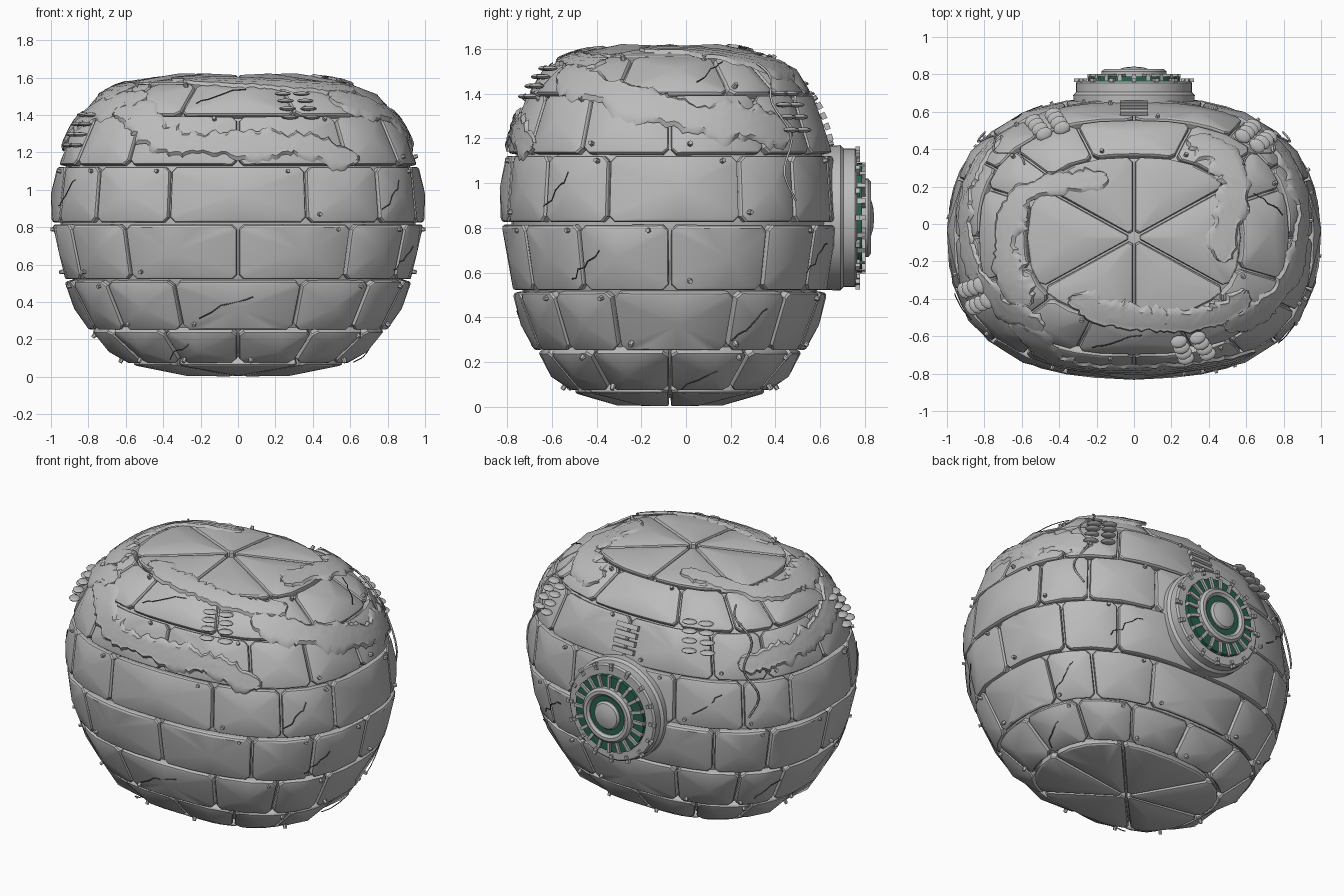
import bpy, bmesh, math, random
from math import sin, cos, pi, radians
from mathutils import Vector, Matrix

random.seed(4)
if "Cube" in bpy.data.objects:
    bpy.data.objects.remove(bpy.data.objects["Cube"])

def material(name, rgb):
    m = bpy.data.materials.new(name)
    m.use_nodes = True
    m.diffuse_color = (*rgb, 1)
    m.node_tree.nodes["Principled BSDF"].inputs["Base Color"].default_value = (*rgb, 1)
    return m

STONE = material("stone grey", (0.5, 0.5, 0.5))
CRACK = material("crack grey", (0.12, 0.12, 0.12))
GREEN = material("deep green", (0.022, 0.12, 0.078))

def finish(bm, name, mat=STONE, angle=30):
    bmesh.ops.recalc_face_normals(bm, faces=bm.faces)
    me = bpy.data.meshes.new(name)
    bm.to_mesh(me)
    bm.free()
    ob = bpy.data.objects.new(name, me)
    bpy.context.collection.objects.link(ob)
    me.materials.append(mat)
    bpy.ops.object.select_all(action="DESELECT")
    ob.select_set(True)
    bpy.context.view_layer.objects.active = ob
    bpy.ops.object.shade_smooth_by_angle(angle=radians(angle))

def skin(bm, rings, closed=True):
    """Bridge rows of points with quads and return the rows of vertices."""
    rows = [[bm.verts.new(p) for p in ring] for ring in rings]
    n = len(rows[0])
    for a, b in zip(rows, rows[1:]):
        for i in range(n if closed else n - 1):
            j = (i + 1) % n
            bm.faces.new((a[i], a[j], b[j], b[i]))
    return rows

# Rounded body surface: t is degrees round from the front, s is the course number
PROFILE = [(0, .0), (.57, .07), (.785, .245), (.925, .515), (.99, .82),
           (.96, 1.13), (.835, 1.4), (.58, 1.57), (0, 1.62)]
POWER, DEPTH, MID_Y = 2.5, .757, -.072

def profile(s):
    pts = [(-PROFILE[1][0], PROFILE[1][1])] + PROFILE + [(-PROFILE[7][0], PROFILE[7][1])]
    i = min(int(s), 7)
    f = s - i
    a, b, c, d = (Vector(p) for p in pts[i:i + 4])
    return .5 * (2 * b + (c - a) * f + (2 * a - 5 * b + 4 * c - d) * f * f
                 + (3 * b - a - 3 * c + d) * f ** 3)

def power(v, e):
    return math.copysign(abs(v) ** e, v)

def normal(p):
    q = (p.z - .82) / .81
    return Vector((p.x, (p.y - MID_Y) / DEPTH ** 2, 1.6 * q * abs(q))).normalized()

def surf(t, s, lift=0):
    r, z = profile(s)
    a = radians(t)
    p = Vector((r * power(sin(a), 2 / POWER), MID_Y - r * DEPTH * power(cos(a), 2 / POWER), z))
    return p + normal(p) * lift

def from_top(x, y):
    """Angle and course of the upper surface point above (x, y)."""
    y = (y - MID_Y) / DEPTH
    r = (abs(x) ** POWER + abs(y) ** POWER) ** (1 / POWER)
    lo, hi = 4.2, 8
    for _ in range(25):
        m = (lo + hi) / 2
        lo, hi = (m, hi) if profile(m)[0] > r else (lo, m)
    return math.degrees(math.atan2(power(x, POWER / 2), -power(y, POWER / 2))), lo

# Stone blocks: inset outlines with clipped corners and a raised middle
def edges(pts):
    for i, p in enumerate(pts):
        yield p, (p - pts[i - 1]).normalized(), (pts[(i + 1) % len(pts)] - p).normalized()

def inset(pts, d, n):
    return [p + d * (n.cross(u) + n.cross(v)) / max(.5, 1 + n.cross(u).dot(n.cross(v)))
            for p, u, v in edges(pts)]

def clip_corners(pts, c):
    out = []
    for p, u, v in edges(pts):
        out += [p] if u.dot(v) > .75 else [p - u * c, p + v * c]
    return out

def block(bm, pts, centre):
    n = normal(centre)
    rings = []
    for d, lift in ((.006, -.05), (.006, -.008), (.011, .002), (.022, .008)):
        ring = clip_corners(inset(pts, d, n), .025)
        rings.append([p + normal(p) * lift for p in ring])
    rim = skin(bm, rings)[-1]
    top = bm.verts.new(centre + n * .014)
    for i in range(len(rim)):
        bm.faces.new((rim[i - 1], rim[i], top))

def arc(t0, t1, s):
    k = 4 if abs(t1 - t0) > 30 else 2
    return [surf(t0 + (t1 - t0) * i / k, s) for i in range(k + 1)]

TOP, BASE = [0, 56, 124, 180], [-32, 32, 90, 148, 212]
EVEN, ODD = [0, 33, 62, 90, 121, 147, 180], [-17, 17, 46, 73, 110, 134, 163, 197]
LOWEST = [0, 26, 58, 90, 122, 154, 180]
pegs = []
for c, seams in enumerate([BASE, LOWEST, ODD, EVEN, ODD, EVEN, ODD, TOP]):
    bm = bmesh.new()
    spans = list(zip(seams, seams[1:]))
    spans += [(-b, -a) for a, b in spans if a >= 0 and b <= 180]
    for t0, t1 in spans:
        lower = [surf(0, 0)] if c == 0 else arc(t0, t1, c)
        upper = [surf(0, 8)] if c == 7 else arc(t1, t0, c + 1)
        block(bm, lower + upper, surf((t0 + t1) / 2, c + .5))
        if 0 < c < 7:
            f = random.choice((.14, .84))
            pegs.append((t0 + (t1 - t0) * f, c + (.16 if f < .5 else .9)))
    finish(bm, f"stone_course_{c + 1}", angle=25)

# Inner core seen in the joints
bm = bmesh.new()
rows = skin(bm, [[surf(t, .01 + s * .399, -.04) for t in range(0, 360, 10)] for s in range(21)])
bm.faces.new(rows[0])
bm.faces.new(rows[-1])
finish(bm, "inner_core")

def frame(t, s, lift):
    p = surf(t, s, lift)
    return Matrix.Translation(p) @ normal(p).to_track_quat("Z", "Y").to_matrix().to_4x4()

# Small pegs near the block corners
bm = bmesh.new()
for t, s in pegs:
    bmesh.ops.create_cone(bm, cap_ends=True, segments=6, radius1=.013, radius2=.01, depth=.025,
                          matrix=frame(t, s, .004))
finish(bm, "pegs")

# Ragged growth lying over the upper stones
def growth(name, path, width):
    line = []
    for a, b in zip(path, path[1:]):
        k = max(2, int((surf(*b) - surf(*a)).length / .018))
        line += [Vector(a).lerp(Vector(b), i / k) for i in range(k)]
    windows = [line[max(0, i - 4):i + 5] for i in range(len(line))]
    line = [sum(w, Vector((0, 0))) / len(w) for w in windows]
    rows, edge, last = [], [0, 0], len(line) - 1
    for i, (t, s) in enumerate(line):
        along = surf(*line[min(i + 1, last)]) - surf(*line[max(i - 1, 0)])
        side = normal(surf(t, s)).cross(along).normalized()
        dt, ds = (surf(t + 1, s) - surf(t - 1, s)) / 2, (surf(t, s + .05) - surf(t, s - .05)) / .1
        step = Vector((side.dot(dt) / dt.length_squared, side.dot(ds) / ds.length_squared))
        taper = min(1, .25 + i * .12, .25 + (last - i) * .12)
        edge = [.75 * e + random.uniform(-.25, .25) for e in edge]
        row = []
        for k in range(-4, 5):
            w = width * taper * (1 + edge[k > 0]) * k / 4
            lift = .004 if abs(k) == 4 else .014 + .004 * (k % 2) + random.uniform(0, .002)
            row.append(surf(*(line[i] + step * w), lift))
        rows.append(row)
    bm = bmesh.new()
    skin(bm, rows, closed=False)
    finish(bm, name, angle=50)

SIDE = [(32, 6.5), (50, 6.3), (75, 6.0), (92, 5.6), (115, 5.45), (140, 5.3)]
growth("growth_front", [(-52, 6.0), (-38, 6.1), (-28, 5.75), (-20, 5.4), (0, 5.35), (18, 5.4), (32, 5.15), (42, 5.1)], .075)
growth("growth_side_left", SIDE, .085)
growth("growth_side_right", [(-t, s) for t, s in SIDE], .085)
for name, path in (
        ("right", [(-.1, .25), (-.3, .22), (-.55, .18), (-.68, 0), (-.68, -.25), (-.5, -.46)]),
        ("left", [(.25, .46), (.42, .4), (.53, .25), (.48, 0), (.44, -.24)]),
        ("front", [(-.36, -.36), (-.15, -.48), (.2, -.52), (.5, -.46), (.62, -.3)])):
    growth(f"growth_top_{name}", [from_top(*p) for p in path], .08)

# Clusters of shelf fungus
bm = bmesh.new()
for t, s in ((18, 6.2), (138, 5.65), (-153, 5.85), (-68, 5.65)):
    for i in range(8):
        p = surf(t + (i % 2 - .5) * 8, s + .3 - .2 * (i // 2), .02)
        out = normal(p)
        out.z = 0
        m = Matrix.Translation(p) @ out.to_track_quat("Y", "Z").to_matrix().to_4x4()
        bmesh.ops.create_uvsphere(bm, u_segments=10, v_segments=6, radius=1,
                                  matrix=m @ Matrix.Diagonal((.046, .034, .012, 1)))
finish(bm, "shelf_fungus", angle=60)

def tube(name, pts, radius, mat):
    cu = bpy.data.curves.new(name, "CURVE")
    cu.dimensions = "3D"
    cu.bevel_depth, cu.bevel_resolution, cu.use_fill_caps = radius, 0, True
    sp = cu.splines.new("POLY")
    sp.points.add(len(pts) - 1)
    for q, p in zip(sp.points, pts):
        q.co = (*p, 1)
    bpy.context.collection.objects.link(bpy.data.objects.new(name, cu))
    cu.materials.append(mat)

# Hanging vines and jagged cracks
for side, name in ((1, "left"), (-1, "right")):
    tube(f"vine_{name}", [surf(side * (130 + 3 * sin(i * .7)), 6.6 - i * .12, .025) for i in range(20)], .006, STONE)
CRACKS = [(-4, 2.5), (-22, 1.5), (52, 4.45), (-66, 4.5), (118, 2.5), (64, 3.4),
          (105, 6.5), (100, 1.4), (-5, 6.5), (-118, 2.5), (150, 3.5), (-150, 4.5)]
for n, (t, s) in enumerate(CRACKS):
    tube(f"crack_{n + 1}", [surf(t + 2.2 * i + random.uniform(-1, 1), s + .08 * i + random.uniform(-.05, .05), .009)
                            for i in range(-3, 4)], .003, CRACK)

# Round device on the back
HUB_Z, STEPS = .845, 48
def lathe(name, outline, mat=STONE):
    bm = bmesh.new()
    angles = [2 * pi * i / STEPS for i in range(STEPS)]
    rows = skin(bm, [[(r * cos(a), y, HUB_Z + r * sin(a)) for a in angles] for r, y in outline])
    bm.faces.new(rows[-1])
    finish(bm, name, mat, 35)

lathe("device_housing", [(.32, .55), (.325, .69), (.31, .705), (.31, .755), (.3, .765), (.2, .765)])
lathe("device_green_ring", [(.245, .75), (.245, .788), (.05, .788)], GREEN)
lathe("device_inner_ring", [(.175, .77), (.175, .815), (.16, .828), (.14, .828), (.125, .815), (.125, .797)])
lathe("device_green_disc", [(.126, .79), (.126, .808), (.05, .808)], GREEN)
lathe("device_hub", [(.09, .79), (.09, .815), (.08, .828), (.05, .837), (.01, .841)])
for name, count, radius, y, size in (("spokes", 20, .207, .785, (.082, .035, .02)),
                                     ("rivets", 16, .285, .768, (.02, .02, .02)),
                                     ("lugs", 16, .31, .768, (.02, .02, .024))):
    bm = bmesh.new()
    for i in range(count):
        m = Matrix.Translation((0, y, HUB_Z)) @ Matrix.Rotation(2 * pi * i / count, 4, "Y")
        bmesh.ops.create_cube(bm, size=1, matrix=m @ Matrix.Translation((radius, 0, 0)) @ Matrix.Diagonal((*size, 1)))
    finish(bm, f"device_{name}")

# Slatted vent above the device
bm = bmesh.new()
for i in range(4):
    bmesh.ops.create_cube(bm, size=1, matrix=frame(180, 5.25 + .17 * i, .006) @ Matrix.Diagonal((.15, .03, .024, 1)))
finish(bm, "vent_slats")
